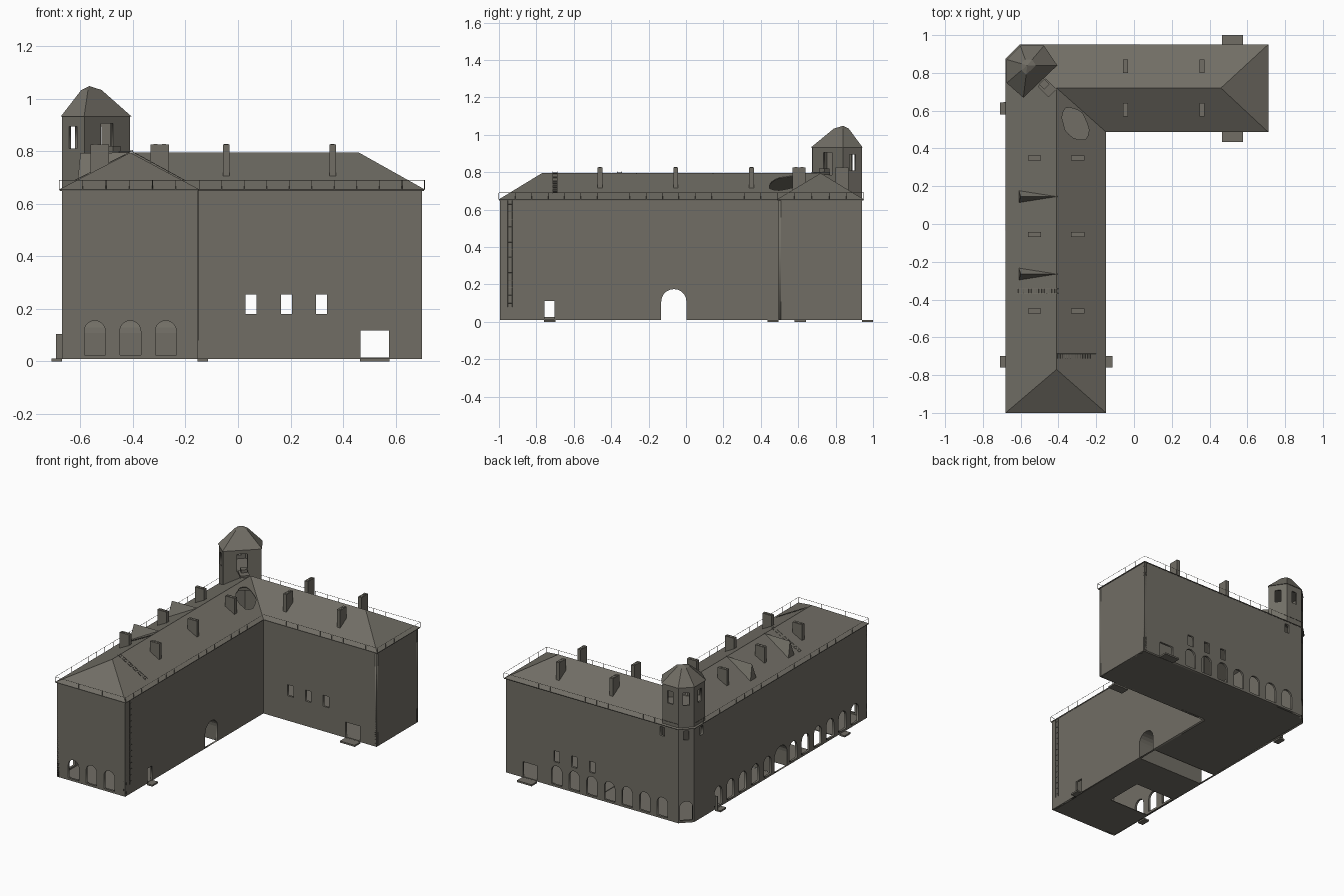
import bpy, bmesh, math, random
from mathutils import Vector, Matrix

if "Cube" in bpy.data.objects:
    bpy.data.objects.remove(bpy.data.objects["Cube"])

random.seed(4)
stone = bpy.data.materials.new("warm_grey_stone")
stone.diffuse_color = (0.165, 0.155, 0.13, 1)
stone.use_nodes = True
stone.node_tree.nodes["Principled BSDF"].inputs["Base Color"].default_value = stone.diffuse_color


def add(name, bm, recalc=True):
    bmesh.ops.remove_doubles(bm, verts=bm.verts, dist=1e-5)
    if recalc:
        bmesh.ops.recalc_face_normals(bm, faces=bm.faces)
    me = bpy.data.meshes.new(name)
    bm.to_mesh(me)
    bm.free()
    me.materials.append(stone)
    ob = bpy.data.objects.new(name, me)
    bpy.context.collection.objects.link(ob)
    return ob


def evaluated(ob):
    bpy.context.view_layer.update()
    return bpy.data.meshes.new_from_object(ob.evaluated_get(bpy.context.evaluated_depsgraph_get()))


def curve_mesh(name, lines, cyclic=False, matrix=None, **settings):
    """Poly splines -> mesh object."""
    cu = bpy.data.curves.new(name, 'CURVE')
    for key, val in settings.items():
        setattr(cu, key, val)
    for line in lines:
        sp = cu.splines.new('POLY')
        sp.points.add(len(line) - 1)
        for p, co in zip(sp.points, line):
            p.co = (*co, 1) if len(co) == 3 else (*co, 0, 1)
        sp.use_cyclic_u = cyclic
    tmp = bpy.data.objects.new(name + "_curve", cu)
    bpy.context.collection.objects.link(tmp)
    me = evaluated(tmp)
    bpy.data.objects.remove(tmp)
    bm = bmesh.new()
    bm.from_mesh(me)
    if matrix:
        bm.transform(matrix)
    return add(name, bm)


def tubes(name, lines, r=0.0012):
    return curve_mesh(name, lines, dimensions='3D', bevel_depth=r, bevel_resolution=0)


def opening(u, w, z0, z1, arch=False):
    r = w / 2
    if not arch:
        return [(u - r, z0), (u + r, z0), (u + r, z1), (u - r, z1)]
    top = [(u + r * math.cos(math.pi * i / 10), z1 - r + r * math.sin(math.pi * i / 10)) for i in range(11)]
    return [(u - r, z0), (u + r, z0)] + top


def wall(name, a, b, z0, z1, holes=(), t=0.014):
    """Flat wall panel a->b with openings; the outside lies right of a->b."""
    a, b = Vector((*a, 0)), Vector((*b, 0))
    d = (b - a).normalized()
    up = Vector((0, 0, 1))
    out = d.cross(up)
    m = Matrix((d, up, out)).transposed().to_4x4()
    m.translation = a - out * t / 2
    L = (b - a).length
    lines = [[(0, z0), (L, z0), (L, z1), (0, z1)]] + list(holes)
    return curve_mesh(name, lines, True, m, dimensions='2D', fill_mode='BOTH', extrude=t / 2)


def box(name, x0, x1, y0, y1, z0, z1, rot=0):
    bm = bmesh.new()
    bmesh.ops.create_cube(bm, size=1)
    bm.transform(Matrix.Translation(((x0 + x1) / 2, (y0 + y1) / 2, (z0 + z1) / 2))
                 @ Matrix.Rotation(rot, 4, 'Z') @ Matrix.Diagonal((x1 - x0, y1 - y0, z1 - z0, 1)))
    return add(name, bm)


def surface(name, pts, faces, recalc=True):
    bm = bmesh.new()
    vs = [bm.verts.new(p) for p in pts]
    for f in faces:
        bm.faces.new([vs[i] for i in f])
    return add(name, bm, recalc)


# main walls: openings placed by distance along each wall
EAVE = 0.655
P = [(-.67, -.995), (-.155, -.995), (-.155, .495), (.70, .495), (.70, .94), (-.60, .94), (-.67, .87)]
arch = lambda u: opening(u, 0.08, 0.025, 0.155, True)
win = lambda u: opening(u, 0.042, 0.18, 0.255)
passage = lambda u: opening(u, 0.135, 0.0105, 0.175, True)
porch = lambda u: opening(u, 0.108, 0.0115, 0.117)
small = lambda u: opening(u, 0.035, 0.575, 0.635)
wx = (.05, .185, .318)
holes = [
    [arch(x + .67) for x in (-.545, -.41, -.275)],
    [passage(-.065 + .995), opening(-.73 + .995, .052, .0115, .11)],
    [win(x + .155) for x in wx] + [porch(.52 + .155)],
    [],
    [arch(.70 - .318 + .133 * i) for i in range(7)] + [win(.70 - x) for x in wx] + [porch(.18), small(1.18)],
    [arch(.0495), small(.0495)],
    [arch(.87 - .61 + .133 * k) for k in range(5)] + [arch(.87 + .863 - .133 * k) for k in range(6)]
    + [passage(.87 + .065), small(.08)],
]
names = ["front", "court_side", "court_front", "end", "back", "corner", "left"]
for i, n in enumerate(names):
    wall(n + "_wall", P[i], P[(i + 1) % 7], 0.01, EAVE, holes[i])

# vaulted passage through the long wing
prof = [(y - .065, z) for y, z in opening(0, .135, .0105, .175, True)]
prof = prof[1:] + prof[:1]
n = len(prof)
surface("passage_vault", [(x, y, z) for x in (-.67, -.155) for y, z in prof],
        [(i, i + 1, n + i + 1, n + i) for i in range(n - 1)])

# floors
box("front_floor", -.665, -.16, -.99, -.66, .01, .014)
box("front_floor_inner", -.36, -.16, -.66, -.4, .01, .014)
box("middle_floor", -.665, -.16, -.4, -.135, .01, .014)
box("end_floor", .03, .695, .50, .935, .01, .014)
surface("gallery_floor", [(-.665, .005, .011), (-.16, .005, .011), (-.16, .50, .011), (.03, .50, .011),
                          (.03, .935, .011), (-.60, .935, .011), (-.665, .87, .011)], [range(7)], False)

# hipped roof
E = [(-.68, -1), (-.148, -1), (-.148, .487), (.71, .487), (.71, .95), (-.605, .95), (-.68, .875)]
R = [(-.41, -.77, .795), (-.41, .72, .795), (.46, .72, .795)]
roof = surface("roof", [(*e, EAVE) for e in E] + R,
               [(0, 1, 7), (1, 2, 8, 7), (2, 3, 9, 8), (3, 4, 9), (4, 5, 8, 9), (5, 6, 8), (6, 0, 7, 8)], False)
sol = roof.modifiers.new("thickness", 'SOLIDIFY')
sol.thickness = 0.006
# ragged hole in the roof
ring = []
for i in range(18):
    a = 2 * math.pi * i / 18
    k = random.uniform(.88, 1.06)
    ring.append((-.31 + .068 * k * math.cos(a) - .02 * math.sin(a), .53 + .092 * k * math.sin(a)))
hole = surface("roof_hole_cutter", [(*p, z) for z in (.6, .9) for p in ring],
               [range(18), range(18, 36)] + [(i, (i + 1) % 18, 18 + (i + 1) % 18, 18 + i) for i in range(18)])
boo = roof.modifiers.new("hole", 'BOOLEAN')
boo.operation, boo.object, boo.solver = 'DIFFERENCE', hole, 'EXACT'
roof_mesh = evaluated(roof)
roof.modifiers.clear()
roof.data = roof_mesh
bpy.data.objects.remove(hole)

# corner tower with a faceted cap
T = [(-.67, .75), (-.585, .675), (-.412, .84), (-.48, .94), (-.60, .94), (-.67, .87)]
for i in range(6):
    a, b = T[i], T[(i + 1) % 6]
    mid = math.dist(a, b) / 2
    h = opening(mid, .065, .785, .905) if i == 1 else opening(mid, .04, .81, .895)
    wall("tower_wall", a, b, EAVE, .935, [h], .01)
c = (-.565, .84)
caps = [(c[0] + (x - c[0]) * s, c[1] + (y - c[1]) * s, z) for s, z in ((1.04, .933), (.3, 1.033)) for x, y in T]
surface("tower_roof", caps + [(*c, 1.048)],
        [range(6)] + [f for i in range(6) for j in [(i + 1) % 6]
                      for f in ((i, j, 6 + j, 6 + i), (6 + i, 6 + j, 12))])
surface("tower_floor", [(*p, .785) for p in T], [range(6)], False)
box("tower_walkway", -.50, -.42, .69, .75, .785, .80, -math.pi / 4)
box("tower_step", -.495, -.455, .72, .76, .80, .82, -math.pi / 4)

# chimneys with two flue pots each
spots = [(x, y, .035, .0125) for x in (-.527, -.298) for y in (.35, -.055, -.46)]
spots += [(x, y, .0125, .035) for x in (-.045, .36) for y in (.835, .605)]
for x, y, hx, hy in spots:
    box("chimney", x - hx, x + hx, y - hy, y + hy, .70, .825)
    for s in (-.45, .45):
        fx, fy = (x + s * hx, y) if hx > hy else (x, y + s * hy)
        box("flue", fx - .008, fx + .008, fy - .008, fy + .008, .824, .827)

# gabled dormers on the left slope
for y in (.145, -.265):
    surface("dormer", [(-.61, y - .032, .69), (-.61, y + .032, .69), (-.60, y, .793),
                       (-.42, y - .032, .785), (-.42, y + .032, .785), (-.405, y, .795)],
            [(0, 1, 2), (3, 5, 4), (0, 2, 5, 3), (1, 4, 5, 2), (0, 3, 4, 1)])

# snow rail along the eaves
path = [E[6]] + E[:6]
lines = [[(x, y, .69) for x, y in path]]
for a, b in zip(path, path[1:]):
    k = max(1, round(math.dist(a, b) / .09))
    for i in range(k):
        p = Vector(a).lerp(Vector(b), i / k)
        lines.append([(p.x, p.y, EAVE), (p.x, p.y, .69)])
tubes("eaves_rail", lines)


def ladder(name, a, b, count):
    a, b, s = Vector(a), Vector(b), Vector((0, .012, 0))
    rungs = [[p - s, p + s] for p in (a.lerp(b, (i + .5) / count) for i in range(count))]
    tubes(name, [[a - s, b - s], [a + s, b + s]] + rungs)


ladder("left_roof_ladder", (-.62, -.355, .69), (-.40, -.355, .803), 16)
ladder("right_roof_ladder", (-.20, -.70, .688), (-.41, -.70, .803), 16)
ladder("wall_ladder", (-.150, -.94, .08), (-.150, -.94, .65), 14)

# doorsteps and one open door leaf
for x0, x1, y0, y1 in ((-.71, -.67, .58, .642), (-.71, -.67, -.76, -.698), (-.155, -.115, -.76, -.698),
                       (.465, .577, .435, .495), (.465, .577, .94, 1.0)):
    box("doorstep", x0, x1, y0, y1, 0, .011)
box("door_leaf", -.692, -.67, .642, .646, .01, .105)
